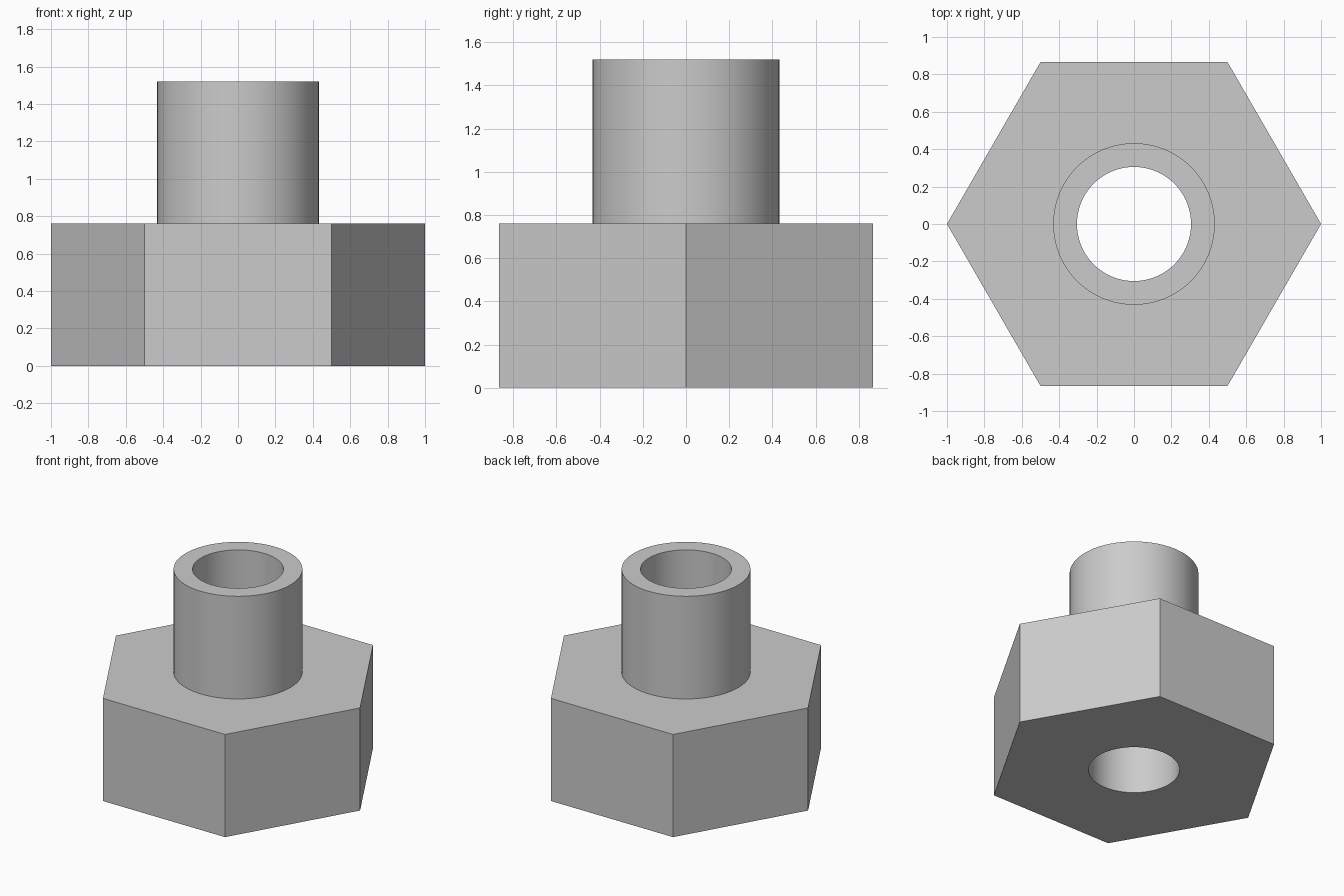
import bpy
from math import radians

default = bpy.data.objects.get("Cube")
if default:
    bpy.data.objects.remove(default, do_unlink=True)

HEX_HEIGHT, TOTAL_HEIGHT = 0.76, 1.52
COLLAR_RADIUS, BORE_RADIUS = 0.432, 0.305

# Plain grey metal
grey = bpy.data.materials.new("grey_metal")
grey.use_nodes = True
colour = (0.6, 0.6, 0.6, 1)
grey.diffuse_color = colour
grey.node_tree.nodes["Principled BSDF"].inputs["Base Color"].default_value = colour


def prism(name, sides, radius, bottom, top, turn=0):
    """Upright prism between two heights."""
    bpy.ops.mesh.primitive_cylinder_add(
        vertices=sides, radius=radius, depth=top - bottom,
        location=(0, 0, (bottom + top) / 2), rotation=(0, 0, radians(turn)))
    obj = bpy.context.object
    obj.name = obj.data.name = name
    obj.data.materials.append(grey)
    return obj


def combine(target, tool, operation):
    """Apply a boolean and discard the tool object."""
    mod = target.modifiers.new(operation.lower(), "BOOLEAN")
    mod.operation, mod.object, mod.solver = operation, tool, "EXACT"
    bpy.ops.object.select_all(action="DESELECT")
    target.select_set(True)
    bpy.context.view_layer.objects.active = target
    bpy.ops.object.modifier_apply(modifier=mod.name)
    bpy.data.objects.remove(tool, do_unlink=True)


# Hexagonal base with a round collar rising from it
fitting = prism("hex_base_with_collar", 6, 1, 0, HEX_HEIGHT, turn=30)
collar = prism("collar", 96, COLLAR_RADIUS, HEX_HEIGHT / 2, TOTAL_HEIGHT)
combine(fitting, collar, "UNION")

# Bore straight through both
bore = prism("bore_cutter", 96, BORE_RADIUS, -0.2, TOTAL_HEIGHT + 0.2)
combine(fitting, bore, "DIFFERENCE")

# Round walls smooth, hexagon edges and rims crisp
bpy.ops.object.shade_smooth_by_angle(angle=radians(30))
